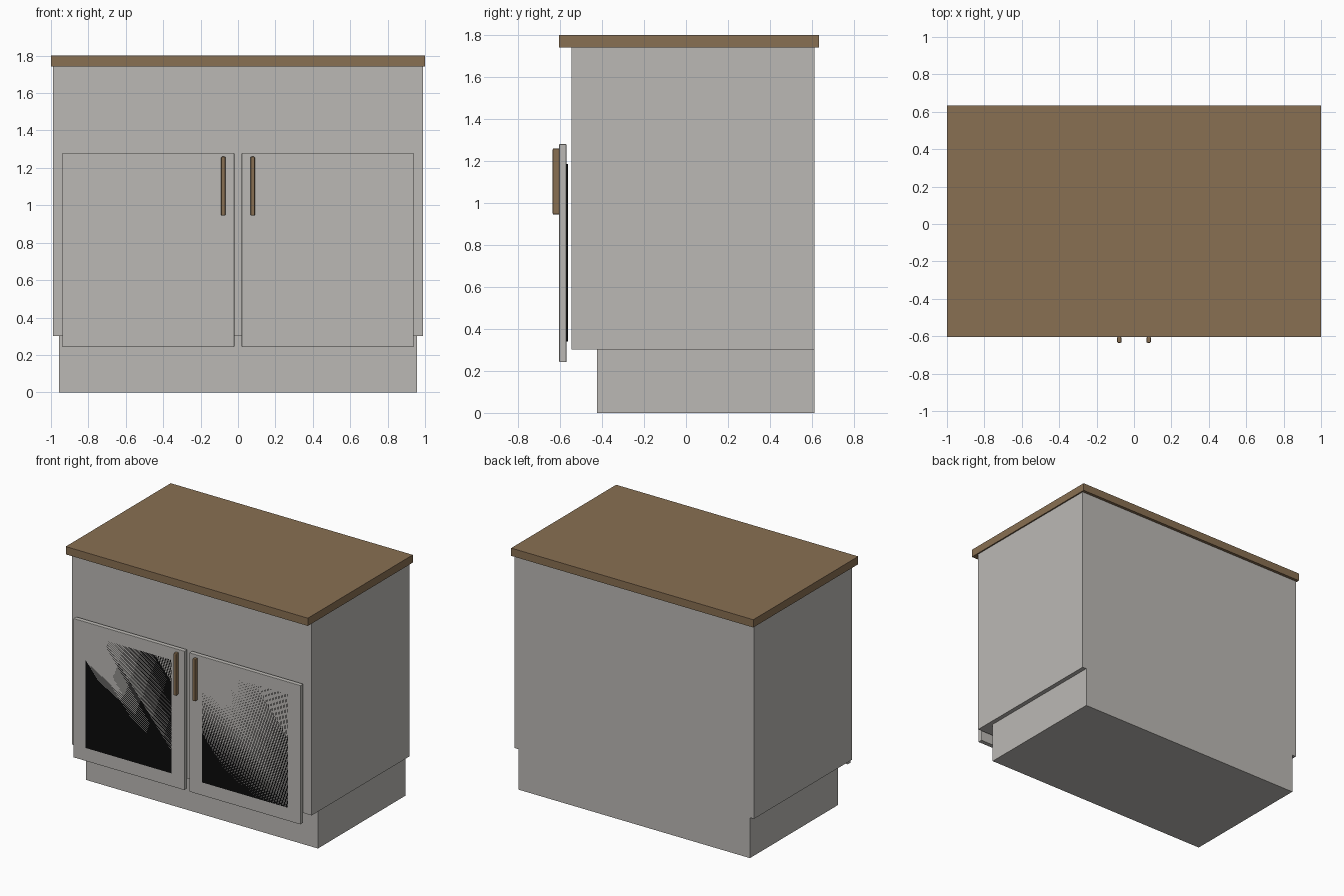
import bpy
import bmesh
from mathutils import Vector

cube = bpy.data.objects.get("Cube")
if cube:
    bpy.data.objects.remove(cube, do_unlink=True)


def material(name, rgb):
    mat = bpy.data.materials.new(name)
    mat.use_nodes = True
    colour = (*rgb, 1)
    mat.diffuse_color = colour
    mat.node_tree.nodes["Principled BSDF"].inputs["Base Color"].default_value = colour
    return mat


paint = material("grey paint", (0.5, 0.485, 0.46))
wood = material("brown wood", (0.25, 0.16, 0.085))
dark = material("black panel", (0.003, 0.003, 0.003))


def box(name, low, high, mat, bevel=0):
    """Box between two corners, with an optional small edge bevel."""
    low, high = Vector(low), Vector(high)
    bm = bmesh.new()
    bmesh.ops.create_cube(bm, size=1)
    for v in bm.verts:
        v.co = Vector(h if c > 0 else l for c, l, h in zip(v.co, low, high))
    mesh = bpy.data.meshes.new(name)
    bm.to_mesh(mesh)
    bm.free()
    mesh.materials.append(mat)
    obj = bpy.data.objects.new(name, mesh)
    bpy.context.collection.objects.link(obj)
    if bevel:
        mod = obj.modifiers.new("soft edges", 'BEVEL')
        mod.width = bevel
        mod.segments = 2
    return obj


def mirrored_box(name, x_in, x_out, y, z, mat, bevel=0):
    """The same box on the left (+x) and right (-x)."""
    box("left_" + name, (x_in, y[0], z[0]), (x_out, y[1], z[1]), mat, bevel)
    box("right_" + name, (-x_out, y[0], z[0]), (-x_in, y[1], z[1]), mat, bevel)


# Body: recessed plinth, cabinet and overhanging worktop
box("plinth", (-0.957, -0.424, 0), (0.957, 0.612, 0.302), paint)
box("cabinet", (-0.99, -0.545, 0.302), (0.99, 0.612, 1.742), paint)
box("worktop", (-1, -0.604, 1.742), (1, 0.634, 1.8), wood)

# Doors standing proud of the cabinet, flush panels and pull handles
FRONT = -0.604
mirrored_box("door", 0.02, 0.938, (FRONT, -0.57), (0.243, 1.28), paint, 0.002)
mirrored_box("door_panel", 0.125, 0.838, (FRONT, -0.563), (0.34, 1.187), dark)
mirrored_box("handle", 0.067, 0.09, (-0.635, FRONT), (0.945, 1.26), wood, 0.005)
